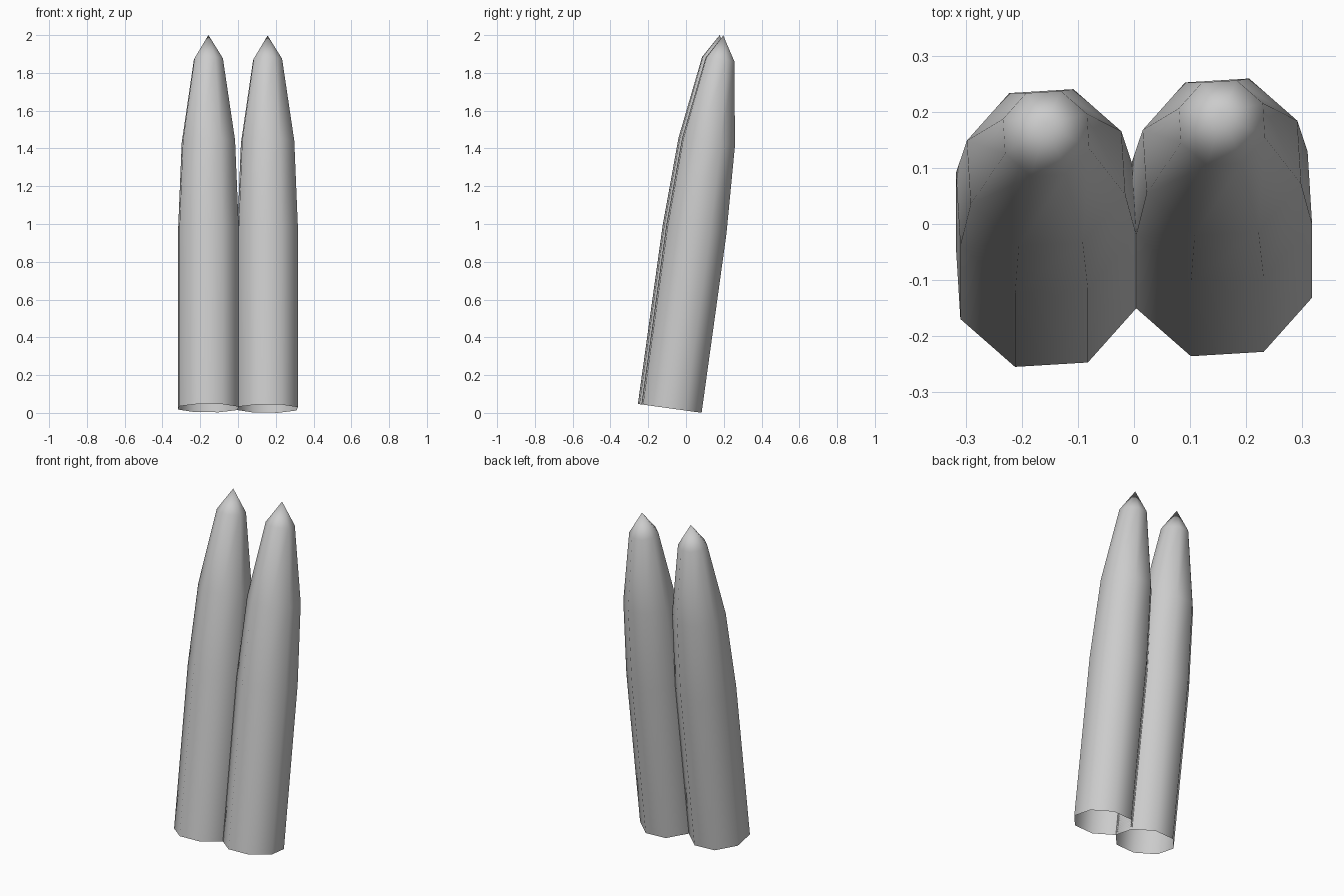
import bpy, bmesh
from math import radians, sin, cos, pi
from mathutils import Matrix, Vector

if "Cube" in bpy.data.objects:
    bpy.data.objects.remove(bpy.data.objects["Cube"])

SIDES = 8
APOTHEM = 0.157
LENGTH = 1.994
# (height along the axis, distance from axis to flat side)
PROFILE = [(0.0, APOTHEM), (0.955, APOTHEM), (1.425, 0.138), (1.866, 0.075)]

# Both spikes share one slight twist and a backward lean
PLACE = (Matrix.Translation((0, -0.086, 0.024))
         @ Matrix.Rotation(radians(-7.9), 4, 'X')
         @ Matrix.Rotation(radians(3.5), 4, 'Z'))


def make_spike(name, x):
    """Hollow eight-sided spike, open at the bottom, closed to a point."""
    bm = bmesh.new()
    rings = []
    for z, apothem in PROFILE:
        r = apothem / cos(pi / SIDES)
        angles = [2 * pi * (i + 0.5) / SIDES for i in range(SIDES)]
        rings.append([bm.verts.new((x + r * cos(a), r * sin(a), z)) for a in angles])
    tip = bm.verts.new((x, 0, LENGTH))
    for i in range(SIDES):
        j = (i + 1) % SIDES
        for low, high in zip(rings, rings[1:]):
            bm.faces.new((low[i], low[j], high[j], high[i]))
        bm.faces.new((rings[-1][i], rings[-1][j], tip))
    for f in bm.faces:
        f.smooth = True
    bm.transform(PLACE)
    mesh = bpy.data.meshes.new(name)
    bm.to_mesh(mesh)
    bm.free()
    obj = bpy.data.objects.new(name, mesh)
    bpy.context.collection.objects.link(obj)


# The two spikes stand side by side, touching along one flat side
make_spike("left_spike", -APOTHEM)
make_spike("right_spike", APOTHEM)
